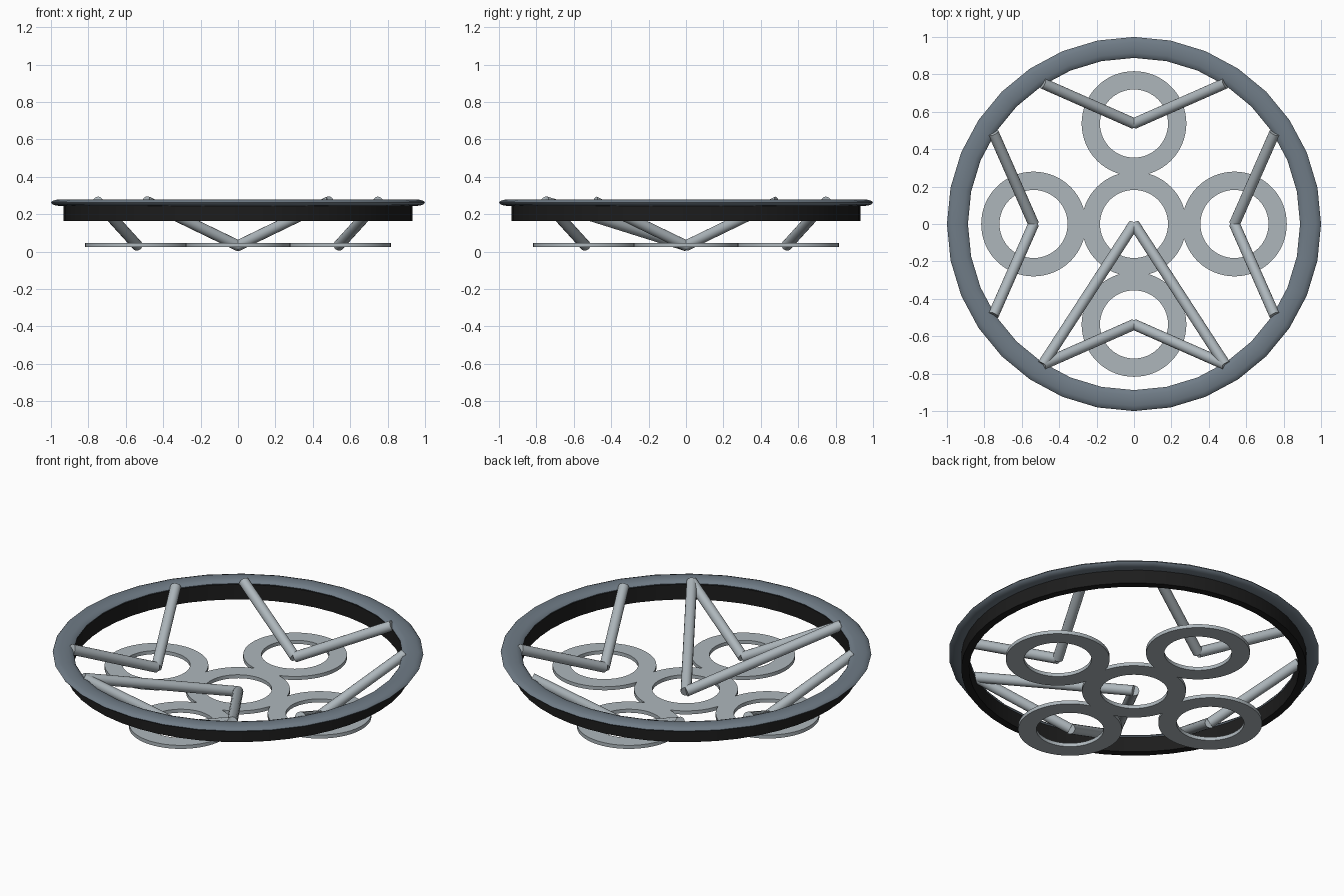
import bpy
import bmesh
import math
from mathutils import Vector

if "Cube" in bpy.data.objects:
    bpy.data.objects.remove(bpy.data.objects["Cube"], do_unlink=True)


def make_material(name, rgb):
    mat = bpy.data.materials.new(name)
    mat.use_nodes = True
    mat.diffuse_color = (*rgb, 1)
    mat.node_tree.nodes["Principled BSDF"].inputs["Base Color"].default_value = (*rgb, 1)
    return mat


SLATE = make_material("slate grey", (0.16, 0.20, 0.24))
BLACK = make_material("black", (0.012, 0.012, 0.012))
SILVER = make_material("silver grey", (0.42, 0.47, 0.50))


def finish(obj, mat):
    obj.data.materials.append(mat)
    bpy.ops.object.select_all(action="DESELECT")
    obj.select_set(True)
    bpy.context.view_layer.objects.active = obj
    bpy.ops.object.shade_smooth_by_angle(angle=math.radians(40))


def lathe(name, profile, sides, centre, mat):
    """Spin a closed (radius, z) profile around a vertical axis."""
    bm = bmesh.new()
    rings = []
    for i in range(sides):
        a = 2 * math.pi * i / sides
        rings.append([bm.verts.new((r * math.cos(a), r * math.sin(a), z)) for r, z in profile])
    n = len(profile)
    for i in range(sides):
        a, b = rings[i], rings[(i + 1) % sides]
        for j in range(n):
            k = (j + 1) % n
            bm.faces.new((a[j], b[j], b[k], a[k]))
    bmesh.ops.recalc_face_normals(bm, faces=bm.faces)
    mesh = bpy.data.meshes.new(name)
    bm.to_mesh(mesh)
    bm.free()
    obj = bpy.data.objects.new(name, mesh)
    obj.location = (*centre, 0)
    bpy.context.collection.objects.link(obj)
    finish(obj, mat)


def rod(name, start, end):
    start, end = Vector(start), Vector(end)
    axis = end - start
    bpy.ops.mesh.primitive_cylinder_add(vertices=16, radius=0.029, depth=axis.length,
                                        location=(start + end) / 2)
    obj = bpy.context.object
    obj.name = name
    obj.rotation_euler = axis.to_track_quat("Z", "Y").to_euler()
    finish(obj, SILVER)


def box_profile(inner, outer, low, high):
    return [(inner, low), (outer, low), (outer, high), (inner, high)]


# Flattened round rim on top of a dark band
rim = [(0.944 + 0.056 * math.cos(math.tau * i / 12), 0.262 + 0.018 * math.sin(math.tau * i / 12))
       for i in range(12)]
lathe("outer_rim", rim, 32, (0, 0), SLATE)
lathe("rim_band", box_profile(0.89, 0.932, 0.165, 0.255), 48, (0, 0), BLACK)

# Flat washers: one in the middle, four around it
REACH = 0.537
LOW, HIGH = 0.032, 0.268
washer = box_profile(0.182, 0.28, 0.026, 0.047)
lathe("centre_washer", washer, 64, (0, 0), SILVER)

# Each outer washer hangs from the rim on a V of two rods
for side, turn in (("left", 0), ("back", 1), ("right", 2), ("front", 3)):
    a = turn * math.pi / 2
    out = Vector((round(math.cos(a)), round(math.sin(a)), 0))
    across = Vector((-out.y, out.x, 0))
    lathe(side + "_washer", washer, 64, (out * REACH)[:2], SILVER)
    foot = out * REACH + Vector((0, 0, LOW))
    for i, s in enumerate((-1, 1)):
        top = out * 0.752 + across * (0.488 * s) + Vector((0, 0, HIGH))
        rod(f"{side}_rod_{i + 1}", foot, top)

# Two long rods from the centre washer to the front of the rim
for name, s in (("left", 1), ("right", -1)):
    rod(f"long_{name}_rod", (0, 0, LOW), (0.488 * s, -0.752, HIGH))
